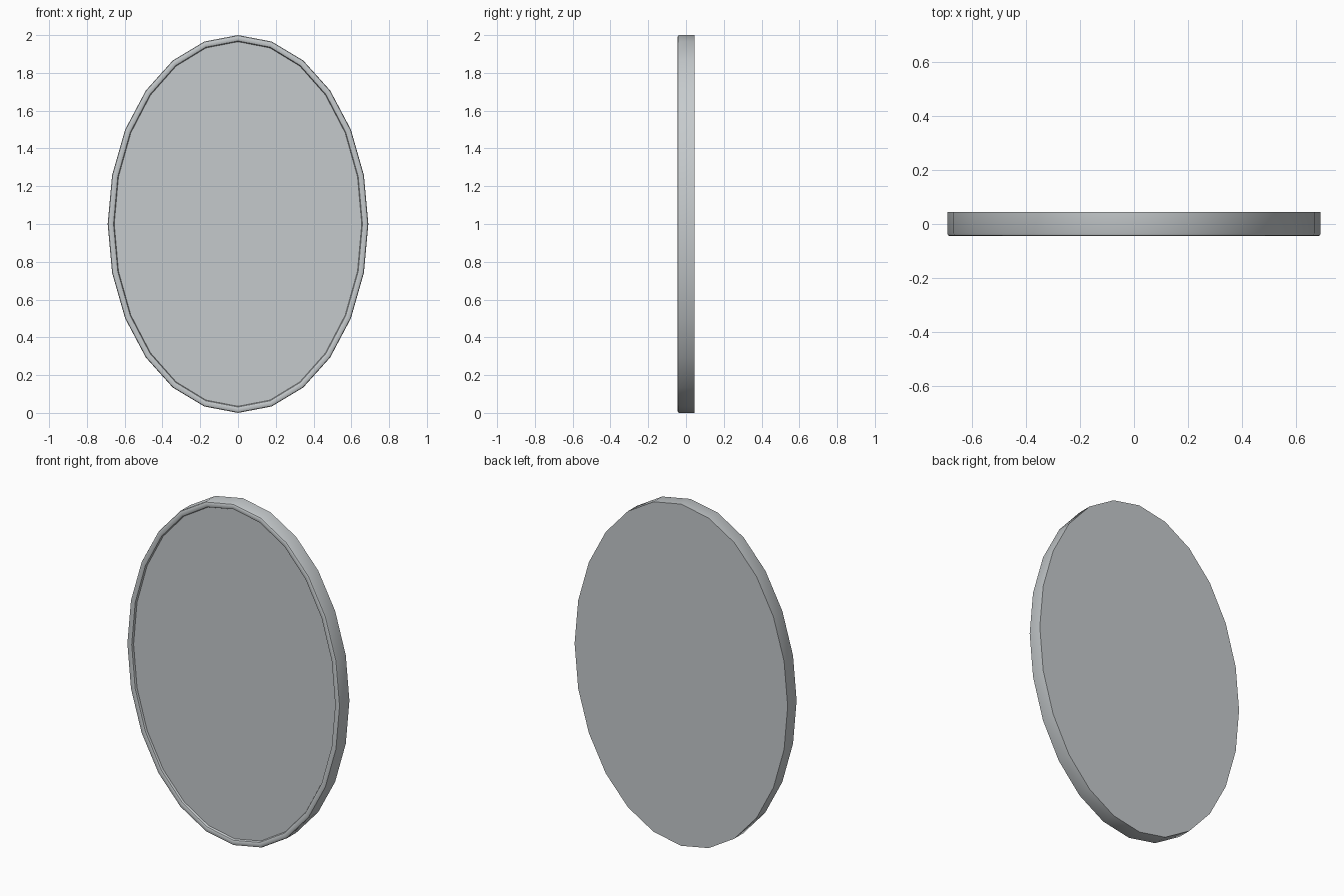
import bpy, bmesh, math

if "Cube" in bpy.data.objects:
    bpy.data.objects.remove(bpy.data.objects["Cube"])

SIDES = 24
HALF_W, HALF_H = 0.69, 1.0


def make_material(name, rgb):
    m = bpy.data.materials.new(name)
    m.diffuse_color = (*rgb, 1.0)
    m.use_nodes = True
    m.node_tree.nodes["Principled BSDF"].inputs["Base Color"].default_value = m.diffuse_color
    return m


def ring(bm, inset, y):
    """Oval ring of vertices, inset evenly from the outer outline."""
    return [bm.verts.new(((HALF_W - inset) * math.sin(2 * math.pi * i / SIDES), y,
                          1.0 + (HALF_H - inset) * math.cos(2 * math.pi * i / SIDES)))
            for i in range(SIDES)]


def finish(bm, name, mat):
    bmesh.ops.recalc_face_normals(bm, faces=bm.faces)
    me = bpy.data.meshes.new(name)
    bm.to_mesh(me)
    bm.free()
    ob = bpy.data.objects.new(name, me)
    bpy.context.collection.objects.link(ob)
    me.materials.append(mat)
    bpy.ops.object.select_all(action='DESELECT')
    ob.select_set(True)
    bpy.context.view_layer.objects.active = ob
    bpy.ops.object.shade_smooth_by_angle(angle=math.radians(40))


silver = make_material("silver grey", (0.56, 0.59, 0.605))

# Oval frame with flat back, rounded front rim and shallow recessed mirror face
bm = bmesh.new()
profile = [(0.0, 0.045), (0.0, -0.035), (0.003, -0.042), (0.010, -0.045),
           (0.024, -0.045), (0.031, -0.042), (0.034, -0.036), (0.035, -0.030)]
rings = [ring(bm, inset, y) for inset, y in profile]
for a, b in zip(rings, rings[1:]):
    for i in range(SIDES):
        j = (i + 1) % SIDES
        bm.faces.new((a[i], a[j], b[j], b[i]))
bm.faces.new(rings[0])
bm.faces.new(rings[-1])
finish(bm, "oval_mirror", silver)
